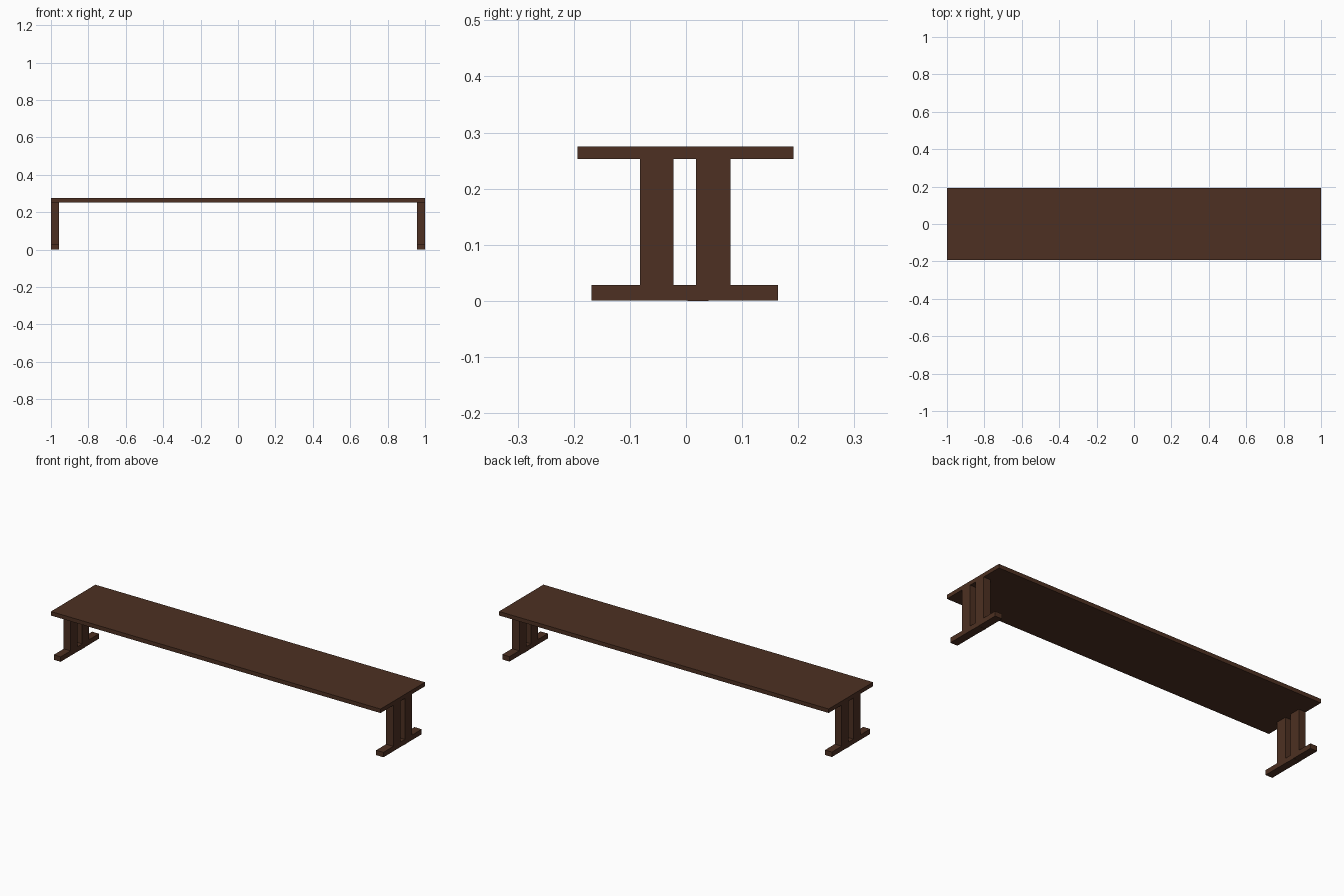
import bpy

if "Cube" in bpy.data.objects:
    bpy.data.objects.remove(bpy.data.objects["Cube"])

wood = bpy.data.materials.new("dark_wood")
wood.diffuse_color = (0.075, 0.03, 0.016, 1)
wood.use_nodes = True
wood.node_tree.nodes["Principled BSDF"].inputs["Base Color"].default_value = wood.diffuse_color


def box(name, x, y, z):
    """Box from (min, max) ranges on each axis."""
    bpy.ops.mesh.primitive_cube_add(size=1, location=[sum(r) / 2 for r in (x, y, z)])
    ob = bpy.context.object
    ob.name = name
    ob.scale = [r[1] - r[0] for r in (x, y, z)]
    bpy.ops.object.transform_apply(location=False, rotation=False, scale=True)
    ob.data.materials.append(wood)
    return ob


# Bench plank
box("seat_plank", (-1, 1), (-0.193, 0.192), (0.253, 0.275))

# Trestle at each end: foot rail, thin pad below it, two uprights
for side, x in (("left", (-1, -0.958)), ("right", (0.956, 1))):
    box(side + "_foot", x, (-0.168, 0.164), (0.001, 0.028))
    box(side + "_foot_pad", x, (0.003, 0.04), (0, 0.001))
    box(side + "_front_upright", x, (-0.082, -0.022), (0.028, 0.253))
    box(side + "_back_upright", x, (0.018, 0.079), (0.028, 0.253))
